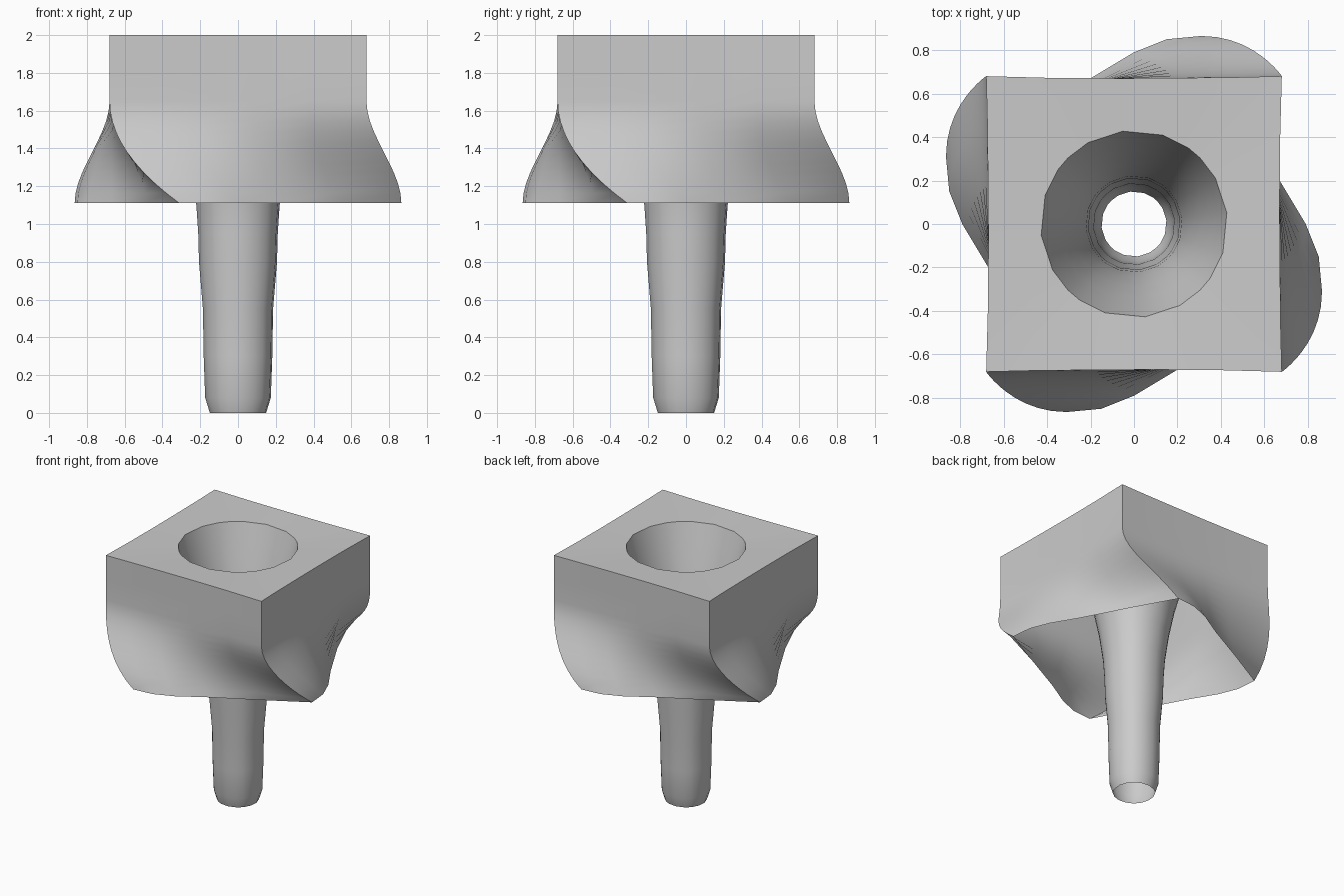
import bpy, bmesh, math

if "Cube" in bpy.data.objects:
    bpy.data.objects.remove(bpy.data.objects["Cube"])

TOP, BASE, TWIST_START = 1.99, 1.11, 1.65

# One side of the skirt (counter-clockwise from its leading corner), top and bottom
SIDE_TOP = [(0.68, -0.68), (0.675, -0.48), (0.672, -0.22), (0.67, 0.08), (0.672, 0.38)]
SIDE_BOT = [(0.865, -0.31), (0.85, -0.15), (0.79, 0.0), (0.67, 0.2), (0.49, 0.54)]
# Funnel and tube profile: radius, height
TUBE = [(0.15, 0), (0.175, 0.08), (0.183, 0.3), (0.187, 0.55), (0.208, 0.8),
        (0.212, 0.95), (0.222, 1.1), (0.25, 1.3), (0.29, 1.5), (0.345, 1.7),
        (0.395, 1.87), (0.43, TOP)]


def section(z):
    """Square outline that twists and flares towards the base."""
    u = min(1, max(0, (TWIST_START - z) / (TWIST_START - BASE)))
    out_f, turn_f = u * u * (3 - 2 * u), u ** 2
    pts = []
    for k in range(4):
        c, s = math.cos(k * math.pi / 2), math.sin(k * math.pi / 2)
        for (x0, y0), (x1, y1) in zip(SIDE_TOP, SIDE_BOT):
            x = x0 + (x1 - x0) * out_f
            y = y0 + (y1 - y0) * turn_f
            pts.append((c * x - s * y, s * x + c * y, z))
    return pts


def loft(name, rings):
    """Open skin through rings with equal point counts."""
    bm = bmesh.new()
    rows = [[bm.verts.new(p) for p in ring] for ring in rings]
    for a, b in zip(rows, rows[1:]):
        n = len(a)
        for i in range(n):
            j = (i + 1) % n
            bm.faces.new((a[i], a[j], b[j], b[i]))
    mesh = bpy.data.meshes.new(name)
    bm.to_mesh(mesh)
    bm.free()
    ob = bpy.data.objects.new(name, mesh)
    bpy.context.collection.objects.link(ob)
    bpy.ops.object.select_all(action='DESELECT')
    ob.select_set(True)
    bpy.context.view_layer.objects.active = ob
    bpy.ops.object.shade_smooth_by_angle(angle=math.radians(40))
    return ob


# Twisted skirt, open underneath, with the flat top plate running in to the hole
heights = [BASE + (TWIST_START - BASE) * i / 10 for i in range(11)] + [1.82, 1.95, 2.0]
rings = [section(z) for z in heights]
rim_angles = [math.atan2(p[1], p[0]) for p in section(TOP)]
rings.append([(0.43 * math.cos(a), 0.43 * math.sin(a), TOP) for a in rim_angles])
loft("twisted_block", rings)

# Funnel narrowing into the open stem tube
loft("funnel_stem", [[(r * math.cos(a), r * math.sin(a), z) for a in rim_angles]
                     for r, z in TUBE])
